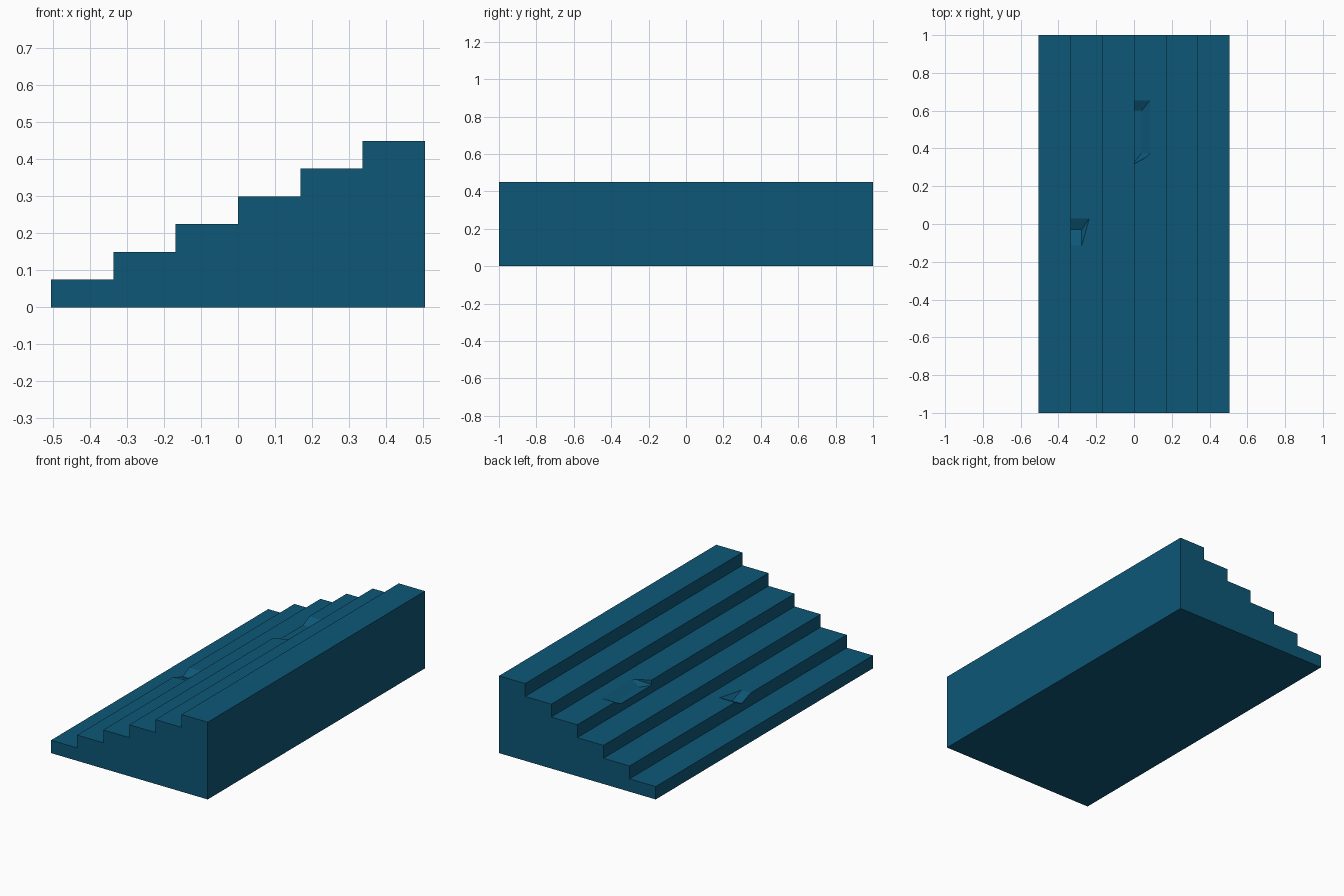
import bpy, bmesh
from mathutils import Vector

if "Cube" in bpy.data.objects:
    bpy.data.objects.remove(bpy.data.objects["Cube"])

HALF_W, STEPS, RISE = 0.505, 6, 0.075
RUN = 2 * HALF_W / STEPS

mat = bpy.data.materials.new("deep_blue")
mat.diffuse_color = (0.004, 0.095, 0.185, 1)
mat.use_nodes = True
mat.node_tree.nodes["Principled BSDF"].inputs["Base Color"].default_value = mat.diffuse_color


def make_object(name, bm):
    bmesh.ops.recalc_face_normals(bm, faces=bm.faces)
    mesh = bpy.data.meshes.new(name)
    bm.to_mesh(mesh)
    bm.free()
    mesh.materials.append(mat)
    obj = bpy.data.objects.new(name, mesh)
    bpy.context.collection.objects.link(obj)
    return obj


# Staircase: stepped side profile extruded along y
profile = [(HALF_W, 0), (-HALF_W, 0)]
for i in range(STEPS):
    z = (i + 1) * RISE
    profile += [(-HALF_W + i * RUN, z), (-HALF_W + (i + 1) * RUN, z)]
bm = bmesh.new()
side = bm.faces.new([bm.verts.new((x, -1, z)) for x, z in profile])
ext = bmesh.ops.extrude_face_region(bm, geom=[side], use_keep_orig=True)
bmesh.ops.translate(bm, vec=(0, 2, 0),
                    verts=[v for v in ext["geom"] if isinstance(v, bmesh.types.BMVert)])
stairs = make_object("staircase", bm)


# Chips broken out of step edges: pairs of (floor xy, rim xy), x from the edge
def cut_chip(name, edge, top, depth, pairs):
    bm = bmesh.new()
    for floor, rim in pairs:
        low = Vector((edge + floor[0], floor[1], top - depth))
        high = Vector((edge + rim[0], rim[1], top))
        bm.verts.new(low)
        bm.verts.new(low + (high - low) * 1.4)
    bmesh.ops.remove_doubles(bm, verts=bm.verts, dist=1e-5)
    hull = bmesh.ops.convex_hull(bm, input=bm.verts)
    cutter = make_object(name, bm)
    cutter.hide_render = True
    mod = stairs.modifiers.new(name, "BOOLEAN")
    mod.operation, mod.solver, mod.object = "DIFFERENCE", "EXACT", cutter
    bpy.context.view_layer.objects.active = stairs
    bpy.ops.object.modifier_apply(modifier=mod.name)
    bpy.data.objects.remove(cutter)


cut_chip("long_chip", 0, 4 * RISE, 0.03, [
    ((-0.01, 0.60), (-0.01, 0.655)), ((0.04, 0.60), (0.085, 0.655)),
    ((0.04, 0.375), (0.085, 0.375)), ((-0.01, 0.313), (-0.01, 0.313))])
cut_chip("short_chip", -HALF_W + RUN, 2 * RISE, 0.03, [
    ((-0.01, -0.03), (-0.01, 0.03)), ((0.06, -0.03), (0.10, 0.03)),
    ((0.06, -0.03), (0.06, -0.115)), ((-0.01, -0.03), (-0.01, -0.115))])
